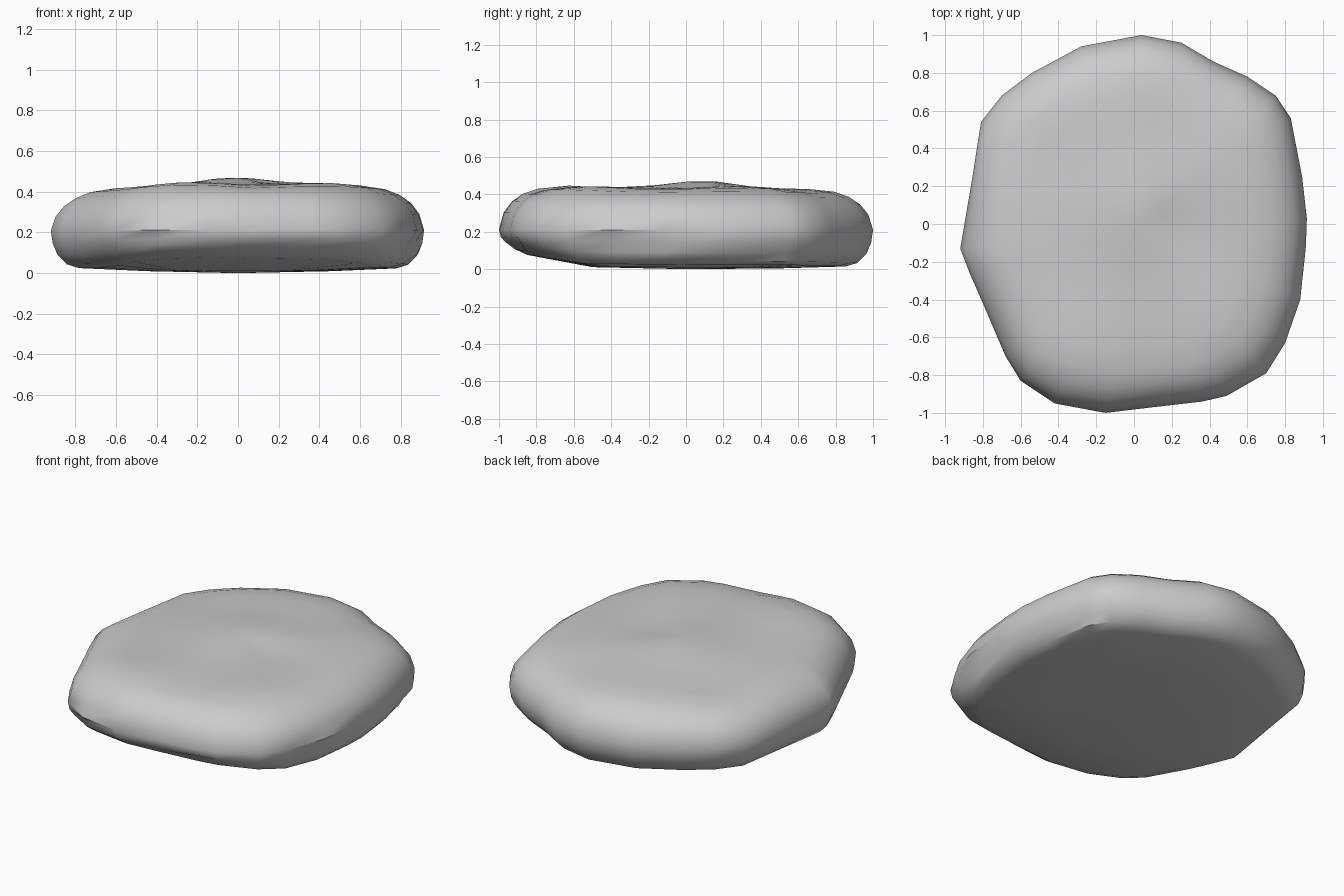
import bpy, bmesh, math, random

if "Cube" in bpy.data.objects:
    bpy.data.objects.remove(bpy.data.objects["Cube"])

random.seed(4)

# Plan outline of the stone, counterclockwise
outline = [(.91, -.12), (.915, .03), (.89, .25), (.83, .56), (.75, .68), (.6, .78), (.42, .86),
           (.25, .96), (.04, 1), (-.28, .94), (-.54, .8), (-.7, .68), (-.81, .54),
           (-.86, .22), (-.92, -.13), (-.87, -.26), (-.8, -.42), (-.68, -.7), (-.6, -.83),
           (-.42, -.95), (-.15, -1), (.1, -.97), (.36, -.94), (.49, -.91), (.7, -.79),
           (.8, -.63), (.88, -.4)]
# Edge profile: (scale of outline, height), from underside to top
profile = [(.5, .012), (.85, .022), (.915, .04), (.965, .09), (.99, .15), (1, .22), (.975, .31),
           (.93, .37), (.87, .41), (.79, .435), (.66, .445), (.5, .445), (.34, .447), (.17, .45)]
# Bumps and dimples on the top: x, y, radius, height
bumps = [(0, .08, .2, .032), (.22, 0, .15, -.018), (-.5, .38, .18, -.022), (-.3, -.68, .2, .015),
         (.42, .25, .25, .012), (.1, -.7, .12, -.012), (.3, .62, .15, -.012), (.45, -.5, .2, .012)]


def shaped(x, y, z):
    top = min(1, max(0, (z - .2) / .2))
    low = min(1, max(0, (.2 - z) / .15))
    # left side slopes off, front underside lifts
    dz = top * sum(h * math.exp(-((x - a) ** 2 + (y - b) ** 2) / r ** 2) for a, b, r, h in bumps)
    dz -= top * (.055 * max(0, -x) ** 2 + .03 * max(0, x) ** 2 + .02 * max(0, y) ** 2)
    dz += low * (.17 * max(0, -.55 - y) + .012 * max(0, -y) + .012 * abs(x))
    return x, y, max(0, z + dz)


# Stone body lofted through scaled rings
bm = bmesh.new()
rings = []
for s, z in profile:
    ring = []
    for x, y in outline:
        k = s
        # chipped lower edge along the front and right
        if .08 < z < .16 and (y < -.3 or x > .7):
            k -= random.choice((0, 0, .035))
        ring.append(bm.verts.new(shaped(x * k, y * k, z)))
    rings.append(ring)
n = len(outline)
for a, b in zip(rings, rings[1:]):
    for i in range(n):
        j = (i + 1) % n
        bm.faces.new((a[i], a[j], b[j], b[i]))
under = bm.verts.new((0, 0, .008))
crown = bm.verts.new(shaped(0, 0, .45))
for i in range(n):
    j = (i + 1) % n
    bm.faces.new((under, rings[0][j], rings[0][i]))
    bm.faces.new((crown, rings[-1][i], rings[-1][j]))
# stand the stone on the ground
low = min(v.co.z for v in bm.verts)
for v in bm.verts:
    v.co.z -= low
bmesh.ops.recalc_face_normals(bm, faces=bm.faces)
mesh = bpy.data.meshes.new("flat_stone")
bm.to_mesh(mesh)
bm.free()
stone = bpy.data.objects.new("flat_stone", mesh)
bpy.context.collection.objects.link(stone)
bpy.context.view_layer.objects.active = stone
stone.select_set(True)
bpy.ops.object.shade_smooth_by_angle(angle=math.radians(40))
